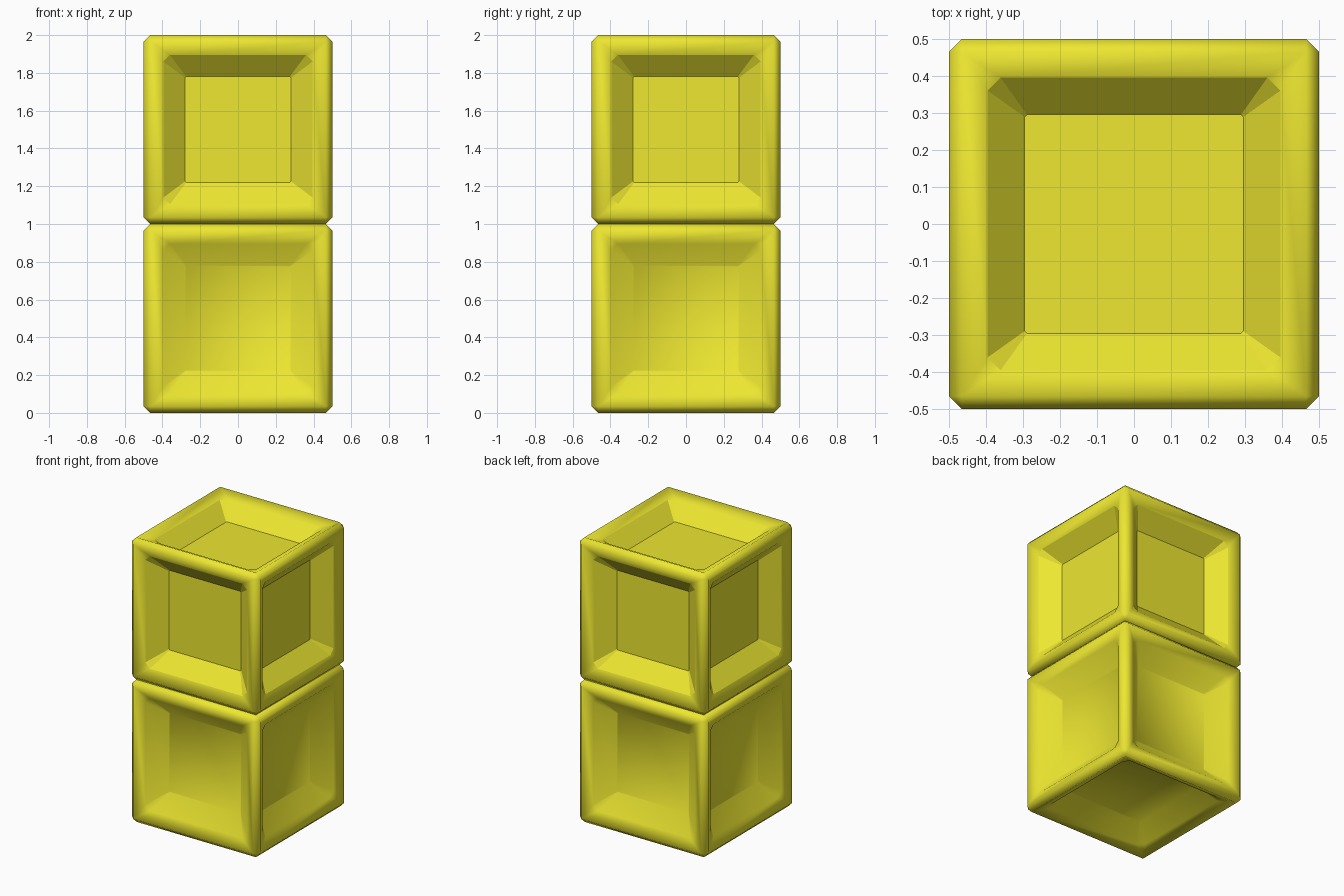
import bpy, bmesh
from mathutils import Vector

if "Cube" in bpy.data.objects:
    bpy.data.objects.remove(bpy.data.objects["Cube"])

HALF, EDGE = 0.5, 0.035

yellow = bpy.data.materials.new("yellow")
yellow.diffuse_color = (0.85, 0.8, 0.03, 1)
yellow.use_nodes = True
yellow.node_tree.nodes["Principled BSDF"].inputs["Base Color"].default_value = yellow.diffuse_color


def ring(bm, normal, half, cut, depth):
    """Square with cut corners, lying parallel to one side of the cube."""
    n = Vector(normal)
    u = Vector((n.y, n.z, n.x))
    v = n.cross(u)
    h, k = half, half - cut
    pts = [(k, -h), (h, -k), (h, k), (k, h), (-k, h), (-h, k), (-h, -k), (-k, -h)]
    # counter-clockwise seen from outside
    pts = [(pts[i - 1][0], pts[i - 1][1]) for i in range(8)]
    return [bm.verts.new(n * (HALF - depth) + u * a + v * b) for a, b in pts]


def panel_cube(name, z, crisp):
    bm = bmesh.new()
    # chamfered cube with its six large sides opened
    bmesh.ops.create_cube(bm, size=2 * HALF)
    bmesh.ops.bevel(bm, geom=bm.edges[:], offset=EDGE, segments=1,
                    profile=0.5, affect='EDGES')
    big = [f for f in bm.faces if f.calc_area() > 0.5]
    bmesh.ops.delete(bm, geom=big, context='FACES_ONLY')
    for f in bm.faces:
        f.smooth = True

    # sloping rim, recess walls and recess floor on every side
    for axis in range(3):
        for sign in (-1, 1):
            n = [0, 0, 0]
            n[axis] = sign
            floor_half = 0.295 if axis == 2 else 0.28
            rings = [ring(bm, n, HALF - EDGE, 0, 0),
                     ring(bm, n, 0.395, 0.035, 0.034),
                     ring(bm, n, floor_half, 0.006, 0.135)]
            for step in range(2):
                a, b = rings[step], rings[step + 1]
                for i in range(8):
                    j = (i + 1) % 8
                    f = bm.faces.new((a[i], a[j], b[j], b[i]))
                    f.smooth = step == 0 or not crisp
            bm.faces.new(rings[2]).smooth = not crisp

    bmesh.ops.remove_doubles(bm, verts=bm.verts[:], dist=0.0005)
    bmesh.ops.recalc_face_normals(bm, faces=bm.faces[:])
    mesh = bpy.data.meshes.new(name)
    bm.to_mesh(mesh)
    bm.free()
    mesh.materials.append(yellow)
    obj = bpy.data.objects.new(name, mesh)
    obj.location.z = z
    bpy.context.collection.objects.link(obj)
    return obj


# soft-shaded cube below, crisp recessed cube above
panel_cube("lower_cube", 0.5, crisp=False)
panel_cube("upper_cube", 1.5, crisp=True)
